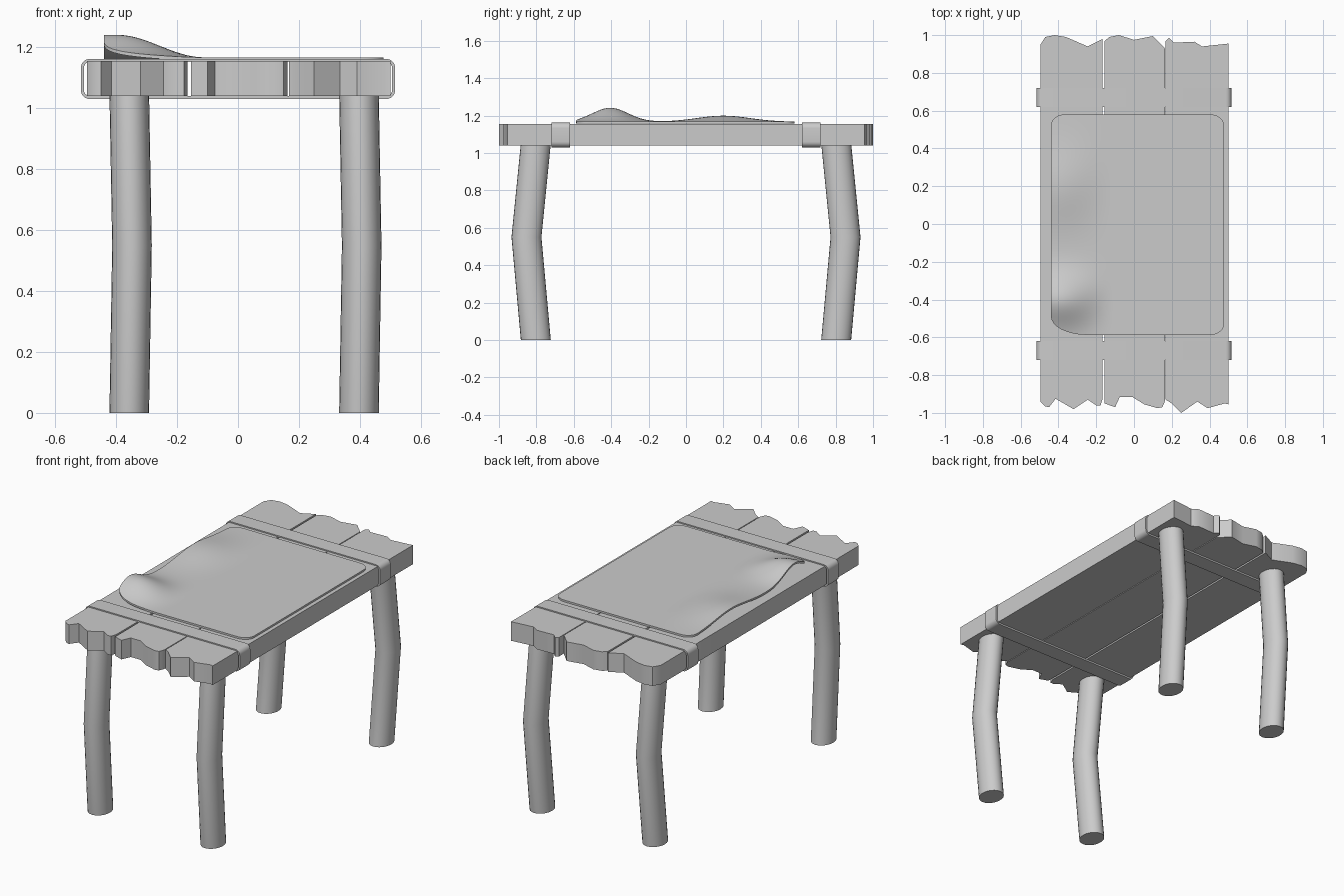
import bpy, bmesh, math

if "Cube" in bpy.data.objects:
    bpy.data.objects.remove(bpy.data.objects["Cube"])

def finish(name, bm, angle=35):
    bmesh.ops.recalc_face_normals(bm, faces=bm.faces)
    me = bpy.data.meshes.new(name)
    bm.to_mesh(me)
    bm.free()
    ob = bpy.data.objects.new(name, me)
    bpy.context.collection.objects.link(ob)
    bpy.ops.object.select_all(action='DESELECT')
    ob.select_set(True)
    bpy.context.view_layer.objects.active = ob
    bpy.ops.object.shade_smooth_by_angle(angle=math.radians(angle))
    return ob

def loft(bm, rings, closed=False):
    """Bridge consecutive rings of points with quads."""
    vs = [[bm.verts.new(p) for p in r] for r in rings]
    n = len(vs[0])
    pairs = list(zip(vs, vs[1:])) + ([(vs[-1], vs[0])] if closed else [])
    for a, b in pairs:
        for i in range(n):
            j = (i + 1) % n
            bm.faces.new((a[i], a[j], b[j], b[i]))
    if not closed:
        bm.faces.new(vs[0][::-1])
        bm.faces.new(vs[-1])

# Planks with ragged ends: front edge then back edge, left to right
planks = {
    "left_plank": (
        [(-.495, -.94), (-.47, -.965), (-.45, -.97), (-.415, -.925), (-.32, -.98),
         (-.245, -.93), (-.2, -.96), (-.177, -.96), (-.166, -.925)],
        [(-.495, .95), (-.47, .99), (-.42, 1), (-.36, .99), (-.245, .94), (-.166, .98)]),
    "middle_plank": (
        [(-.155, -.95), (-.10, -.97), (-.075, -.915), (-.01, -.915), (.055, -.955),
         (.125, -.975), (.15, -.97), (.163, -.94)],
        [(-.155, .97), (-.13, .99), (-.08, 1), (0, .975), (.10, .995), (.155, .94), (.163, .93)]),
    "right_plank": (
        [(.168, -.93), (.2, -.95), (.25, -1), (.335, -.94), (.39, -.975), (.48, -.95), (.5, -.955)],
        [(.168, .97), (.185, .985), (.21, .96), (.32, .965), (.36, .94), (.5, .955)]),
}
for name, (front, back) in planks.items():
    bm = bmesh.new()
    outline = front + back[::-1]
    loft(bm, [[(x, y, z) for x, y in outline] for z in (1.04, 1.155)])
    finish(name, bm)

# Straps wrapped around the planks
def rounded_rect(hx, z0, z1, r, y, cx=0.0, seg=6):
    pts = []
    for k, (sx, zc) in enumerate(((1, z1 - r), (-1, z1 - r), (-1, z0 + r), (1, z0 + r))):
        for i in range(seg + 1):
            a = math.pi / 2 * (k + i / seg)
            pts.append((cx + sx * (hx - r) + r * math.cos(a), y, zc + r * math.sin(a)))
    return pts

for name, y in (("front_strap", -.67), ("back_strap", .67)):
    bm = bmesh.new()
    ys = (y - .05, y + .05)
    rings = [rounded_rect(.516, 1.03, 1.162, .03, v) for v in ys]
    rings += [rounded_rect(.506, 1.04, 1.152, .02, v) for v in ys[::-1]]
    loft(bm, rings, closed=True)
    finish(name, bm)

# Bent oval legs
def leg(name, x, side):
    bm = bmesh.new()
    rings = []
    for z, dx, y in ((0, 0, .803), (.55, .009, .853), (1.05, 0, .803)):
        rings.append([(x + dx + .065 * math.cos(a), side * y + .08 * math.sin(a), z)
                      for a in (2 * math.pi * i / 24 for i in range(24))])
    loft(bm, rings)
    finish(name, bm)

for label, side in (("front", -1), ("back", 1)):
    leg(label + "_left_leg", -.357, side)
    leg(label + "_right_leg", .397, side)

# Thin sheet with rounded corners and a curling left edge
X0, X1, Y0, Y1 = -.44, .477, -.587, .58

def inset(d, rx, ry):
    return 0 if d >= ry else rx * (1 - math.sqrt(max(0, 1 - (1 - d / ry) ** 2)))

def lift(x, y):
    t = min(1, max(0, (x + .40) / .29))
    fall = .5 + .5 * math.cos(math.pi * t)
    return fall * (.074 * math.exp(-((y + .405) / .135) ** 2)
                   + .032 * math.exp(-((y - .2) / .2) ** 2))

corner = [.06 * (1 - math.cos(math.pi / 2 * i / 6)) for i in range(6)]
rows = ([Y0 + c for c in corner] + [Y0 + .06 + (Y1 - Y0 - .12) * i / 60 for i in range(61)]
        + [Y1 - c for c in corner[::-1]])
bm = bmesh.new()
grid = []
for y in rows:
    a = X0 + inset(y - Y0, .19, .1) + inset(Y1 - y, .07, .06)
    b = X1 - inset(y - Y0, .07, .06) - inset(Y1 - y, .07, .06)
    xs = [a + (b - a) * (i / 40) ** 1.3 for i in range(41)]
    grid.append([bm.verts.new((x, y, 1.167 + lift(x, y))) for x in xs])
for r, s in zip(grid, grid[1:]):
    for i in range(40):
        bm.faces.new((r[i], r[i + 1], s[i + 1], s[i]))
bmesh.ops.recalc_face_normals(bm, faces=bm.faces)
if grid[30][20].link_faces[0].normal.z < 0:
    bmesh.ops.reverse_faces(bm, faces=bm.faces)
# Give the sheet its thickness by lofting a lower copy
top_faces = bm.faces[:]
rim = [e for e in bm.edges if e.is_boundary]
dup = bmesh.ops.duplicate(bm, geom=bm.verts[:] + bm.edges[:] + top_faces)
low = [g for g in dup["geom"] if isinstance(g, bmesh.types.BMVert)]
bmesh.ops.translate(bm, verts=low, vec=(0, 0, -.011))
vmap = dup["vert_map"]
for e in rim:
    p, q = e.verts
    bm.faces.new((p, q, vmap[q], vmap[p]))
finish("sheet", bm)
